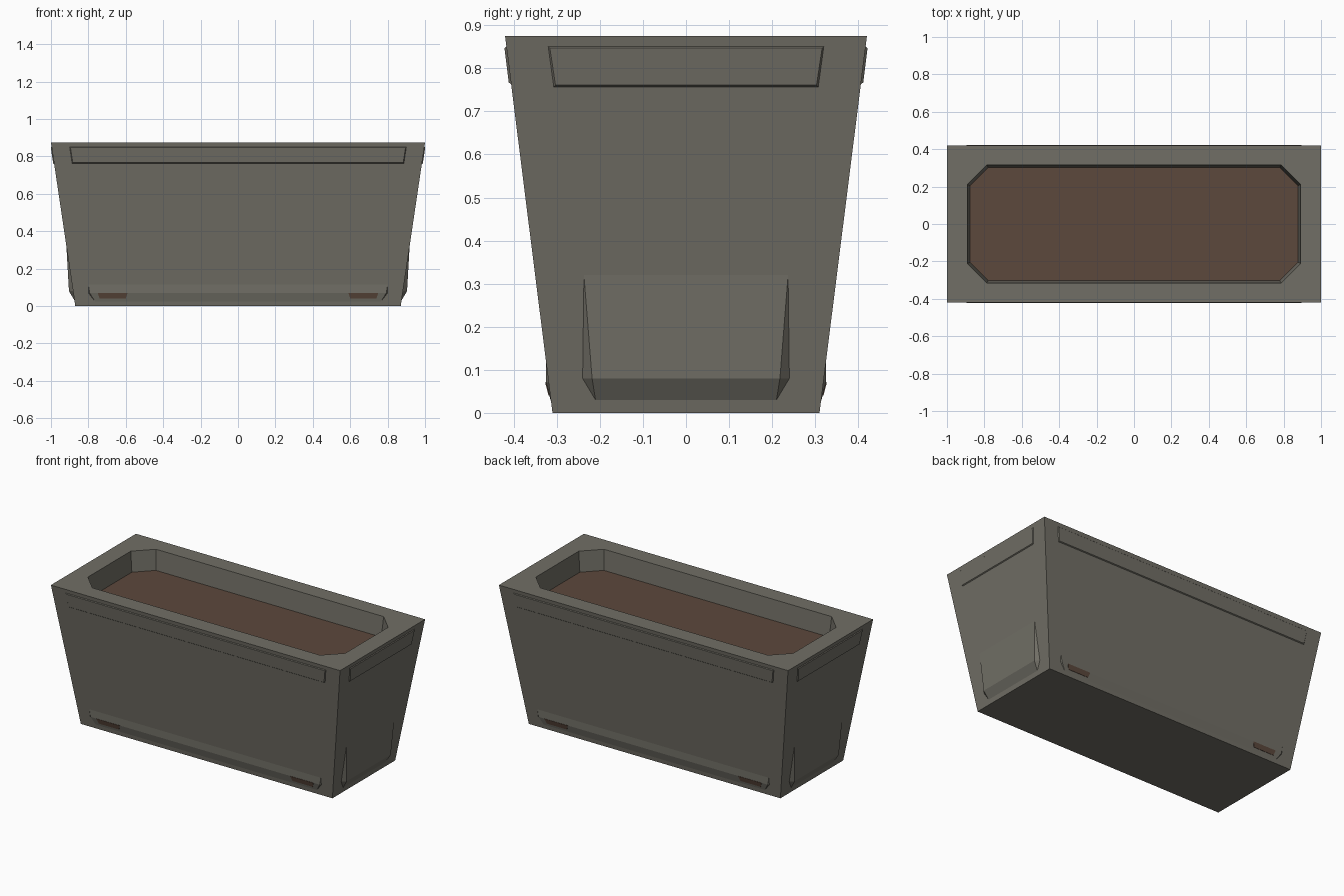
import bpy, bmesh
from mathutils import Vector

if "Cube" in bpy.data.objects:
    bpy.data.objects.remove(bpy.data.objects["Cube"], do_unlink=True)

HEIGHT = 0.875
BOTTOM = Vector((0.87, 0.31))    # half sizes of the tapered tub
TOP = Vector((1.0, 0.42))
SOIL_Z = 0.75


def material(name, rgb):
    m = bpy.data.materials.new(name)
    m.use_nodes = True
    m.diffuse_color = (*rgb, 1)
    bsdf = m.node_tree.nodes["Principled BSDF"]
    bsdf.inputs["Base Color"].default_value = (*rgb, 1)
    bsdf.inputs["Roughness"].default_value = 0.9
    return m


concrete = material("warm grey concrete", (0.165, 0.158, 0.132))
earth = material("brown earth", (0.107, 0.065, 0.045))


def make(name, verts, faces, mat, outward=None):
    bm = bmesh.new()
    vs = [bm.verts.new(v) for v in verts]
    for f in faces:
        bm.faces.new([vs[i] for i in f])
    bmesh.ops.remove_doubles(bm, verts=bm.verts, dist=0.0005)
    bmesh.ops.recalc_face_normals(bm, faces=bm.faces)
    if outward is not None:
        facing = sum((f.normal * f.calc_area() for f in bm.faces), Vector())
        if facing.dot(outward) < 0:
            bmesh.ops.reverse_faces(bm, faces=bm.faces)
    mesh = bpy.data.meshes.new(name)
    bm.to_mesh(mesh)
    bm.free()
    mesh.materials.append(mat)
    obj = bpy.data.objects.new(name, mesh)
    bpy.context.collection.objects.link(obj)
    return obj


def rectangle(half, z):
    return [(sx * half.x, sy * half.y, z)
            for sx, sy in ((-1, -1), (1, -1), (1, 1), (-1, 1))]


def octagon(hx, hy, cut, z):
    # Two points per corner, counter-clockwise from front left
    pts = []
    for sx, sy in ((-1, -1), (1, -1), (1, 1), (-1, 1)):
        pair = [(sx * hx, sy * (hy - cut), z), (sx * (hx - cut), sy * hy, z)]
        pts += pair if sx == sy else pair[::-1]
    return pts


# Tub: tapered box with an eight-sided opening in its rim
verts = (rectangle(BOTTOM, 0) + rectangle(TOP, HEIGHT)
         + octagon(0.89, 0.315, 0.103, HEIGHT)
         + octagon(0.877, 0.302, 0.098, SOIL_Z - 0.003))
faces = [(3, 2, 1, 0), tuple(range(16, 24))]
for k in range(4):
    n = (k + 1) % 4
    faces.append((k, n, 4 + n, 4 + k))
    faces.append((4 + k, 4 + n, 8 + 2 * n, 9 + 2 * k))
    faces.append((4 + k, 9 + 2 * k, 8 + 2 * k))
for k in range(8):
    n = (k + 1) % 8
    faces.append((8 + k, 8 + n, 16 + n, 16 + k))
make("planter_tub", verts, faces, concrete)

# Soil
make("soil", octagon(0.877, 0.302, 0.098, SOIL_Z), [range(8)], earth,
     Vector((0, 0, 1)))


def on_wall(axis, sign, u, z, off):
    # Point on a sloping wall, moved outward by off
    p = Vector((u, u, z))
    p[axis] = sign * (BOTTOM[axis] + (TOP - BOTTOM)[axis] * z / HEIGHT + off)
    return p


def raised(name, axis, sign, base, crest, caps, mat=concrete):
    # Relief on a wall: skirt from the base outline to the crest, then caps
    n = len(base)
    pts = [on_wall(axis, sign, *p) for p in base + crest]
    skirt = []
    for k in range(n):
        j = (k + 1) % n
        if (pts[k] - pts[n + k]).length < 0.0005:
            if (pts[j] - pts[n + j]).length > 0.0005:
                skirt.append((k, j, n + j))
        elif (pts[j] - pts[n + j]).length < 0.0005:
            skirt.append((k, j, n + k))
        else:
            skirt.append((k, j, n + j, n + k))
    out = Vector((0, 0, 0))
    out[axis] = sign
    make(name, pts, skirt + [[n + i for i in c] for c in caps], mat, out)


def band(name, axis, sign, top_u, low_u, top_z, low_z, off=0.005, edge=0.004):
    # Bevelled strip below the rim
    base = [(-top_u, top_z, 0), (top_u, top_z, 0),
            (low_u, low_z, 0), (-low_u, low_z, 0)]
    crest = [(u - edge * (1 if u > 0 else -1),
              z + (edge if z == low_z else -edge), off) for u, z, _ in base]
    raised(name, axis, sign, base, crest, [range(4)])


def foot(name, axis, sign, top, mid, low, crest_u, off):
    # Wedge growing out of the wall, undercut at the bottom
    def ring(u, depth):
        return [(-top[0], top[1], 0), (top[0], top[1], 0), (u, mid[1], depth),
                (low[0], low[1], 0), (-low[0], low[1], 0), (-u, mid[1], depth)]
    raised(name, axis, sign, ring(mid[0], 0), ring(crest_u, off),
           [(0, 1, 2, 5), (5, 2, 3, 4)])


def drain(name, sign, side):
    # Thin brown plate on the undercut of the long foot
    base = [(side * u, z, 0.006 * (z - 0.025) / 0.045)
            for u, z in ((0.59, 0.07), (0.75, 0.07), (0.74, 0.04), (0.60, 0.04))]
    crest = [(u, z, off + 0.002) for u, z, off in base]
    raised(name, 1, sign, base, crest, [range(4)], earth)


for sign, end, face in ((1, "left", "back"), (-1, "right", "front")):
    band(end + "_rim_band", 0, sign, 0.32, 0.307, 0.851, 0.757)
    band(face + "_rim_band", 1, sign, 0.90, 0.887, 0.851, 0.763)
    foot(end + "_foot", 0, sign, (0.237, 0.32), (0.24, 0.08), (0.21, 0.03),
         0.218, 0.022)
    foot(face + "_foot", 1, sign, (0.80, 0.115), (0.80, 0.07), (0.765, 0.025),
         0.793, 0.006)
    for side, label in ((1, "left"), (-1, "right")):
        drain(face + "_" + label + "_drain", sign, side)
